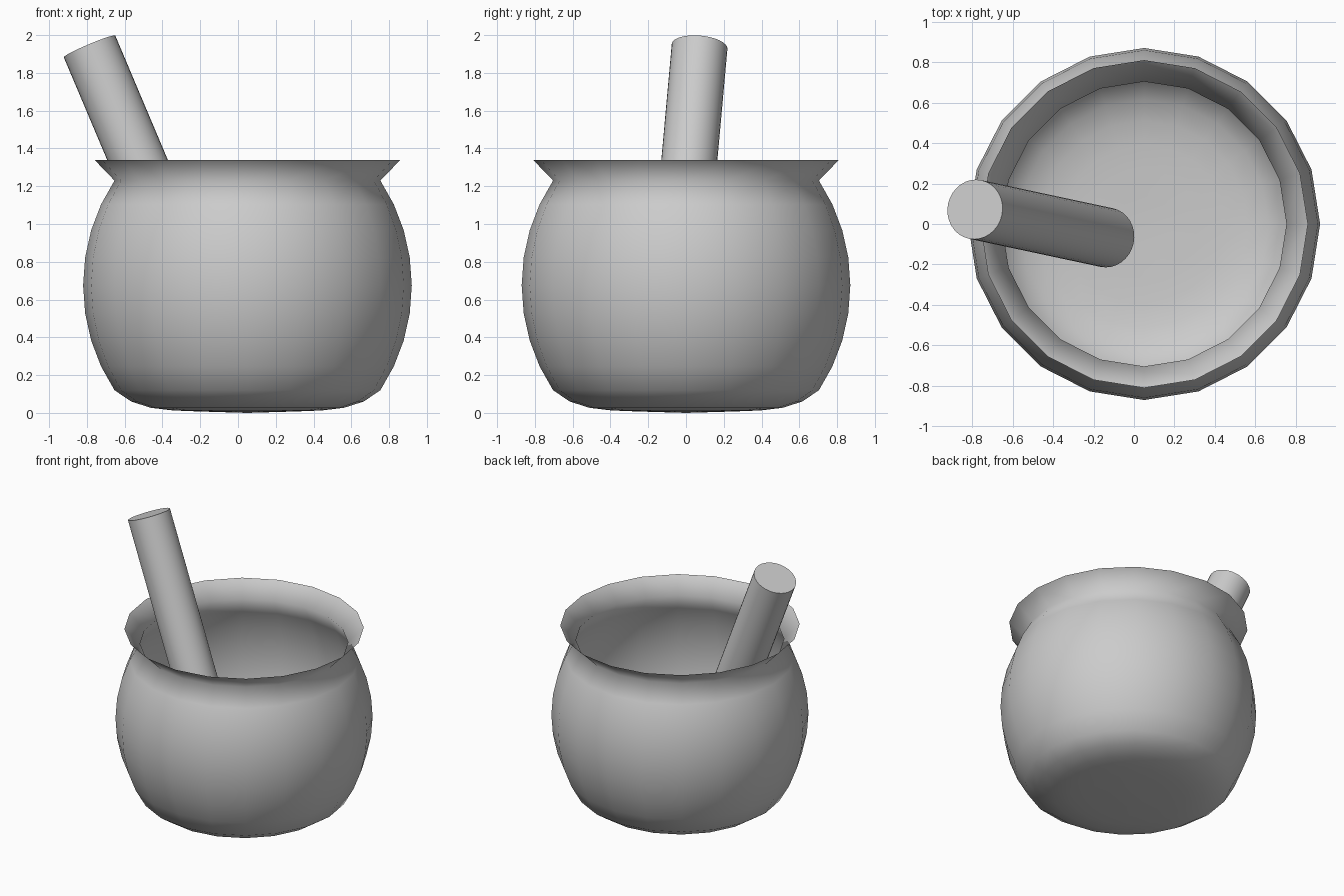
import bpy, bmesh
from math import sin, cos, pi, radians
from mathutils import Vector

if "Cube" in bpy.data.objects:
    bpy.data.objects.remove(bpy.data.objects["Cube"])

SIDES = 20
CENTRE_X = 0.05

# Pot profile (radius, height): flattened base, ellipsoid belly, flared lip
R, RZ, ZC = 0.87, 0.944, 0.675
profile = [(R * cos(radians(a)), z) for a, z in
           ((81, 0.004), (72, 0.008), (63, 0.013), (54, 0.027), (45, 0.06))]
profile += [(R * cos(radians(a)), ZC + RZ * sin(radians(a))) for a in range(-36, 37, 9)]
profile.append((0.81, 1.34))

# Bowl: open single-walled surface of revolution
bm = bmesh.new()
rings = [[bm.verts.new((r * cos(2 * pi * i / SIDES), r * sin(2 * pi * i / SIDES), z))
          for i in range(SIDES)] for r, z in profile]
bottom = bm.verts.new((0, 0, 0))
for i in range(SIDES):
    j = (i + 1) % SIDES
    bm.faces.new((bottom, rings[0][j], rings[0][i]))
    for a, b in zip(rings, rings[1:]):
        bm.faces.new((a[i], a[j], b[j], b[i]))
for f in bm.faces:
    f.smooth = True
mesh = bpy.data.meshes.new("mortar_bowl")
bm.to_mesh(mesh)
bm.free()
bowl = bpy.data.objects.new("mortar_bowl", mesh)
bowl.location.x = CENTRE_X
bpy.context.collection.objects.link(bowl)

# Pestle: tilted cylinder leaning on the rim
top, low = Vector((-0.786, 0.072, 1.94)), Vector((-0.135, -0.067, 0.40))
axis = top - low
bpy.ops.mesh.primitive_cylinder_add(vertices=32, radius=0.148, depth=axis.length,
                                    location=(top + low) / 2,
                                    rotation=axis.to_track_quat('Z', 'Y').to_euler())
pestle = bpy.context.object
pestle.name = "pestle"
bpy.ops.object.shade_smooth_by_angle(angle=radians(40))
